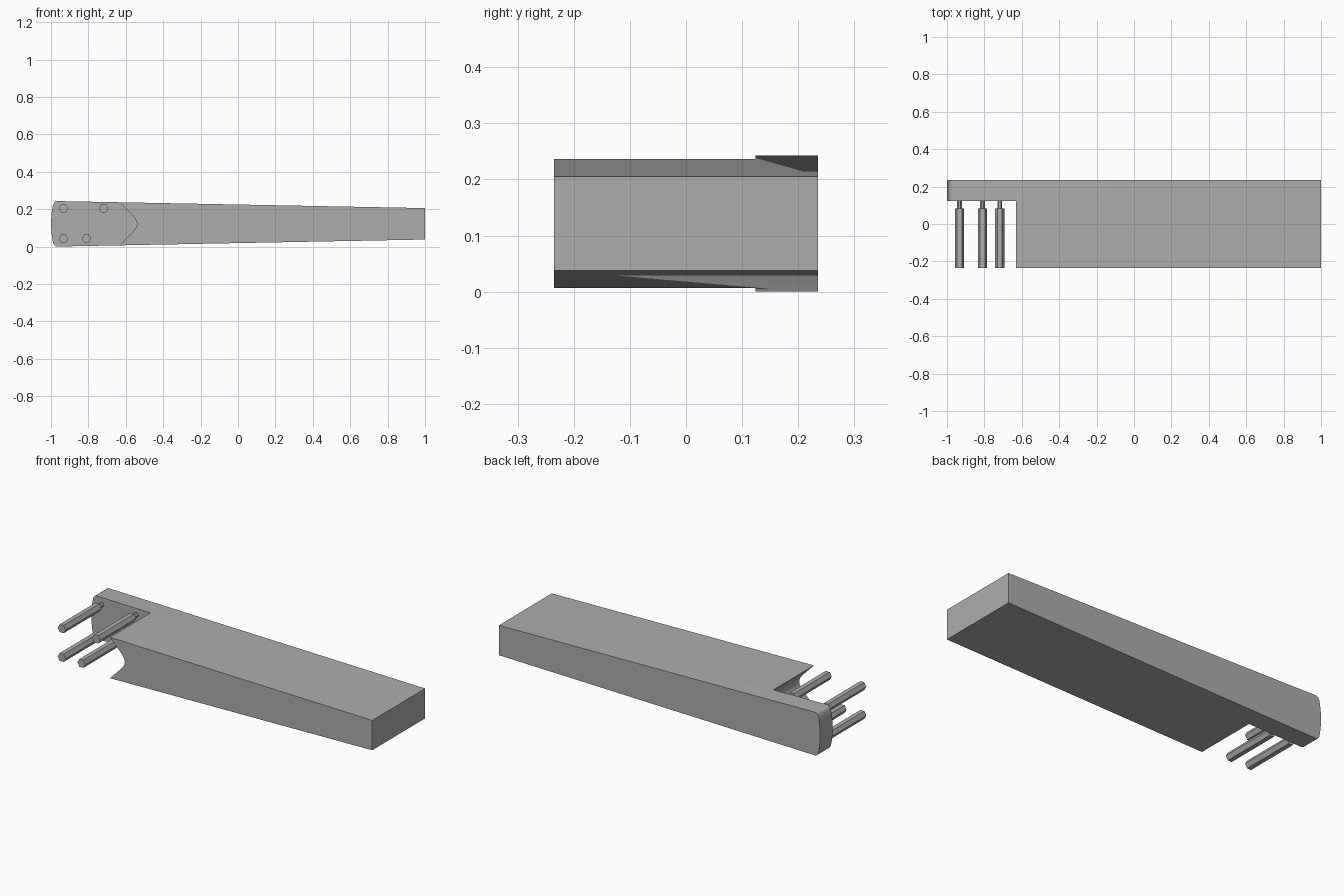
import bpy, bmesh, math

if "Cube" in bpy.data.objects:
    bpy.data.objects.remove(bpy.data.objects["Cube"])

grey = bpy.data.materials.new("grey")
grey.diffuse_color = (0.42, 0.42, 0.42, 1)
grey.use_nodes = True
grey.node_tree.nodes["Principled BSDF"].inputs["Base Color"].default_value = grey.diffuse_color


def prism(name, outline, y0, y1):
    """Extrude an (x, z) outline from y0 to y1."""
    bm = bmesh.new()
    face = bm.faces.new([bm.verts.new((x, y0, z)) for x, z in outline])
    ext = bmesh.ops.extrude_face_region(bm, geom=[face])
    bmesh.ops.translate(bm, vec=(0, y1 - y0, 0),
                        verts=[v for v in ext["geom"] if isinstance(v, bmesh.types.BMVert)])
    bmesh.ops.recalc_face_normals(bm, faces=bm.faces)
    me = bpy.data.meshes.new(name)
    bm.to_mesh(me)
    bm.free()
    me.materials.append(grey)
    ob = bpy.data.objects.new(name, me)
    bpy.context.collection.objects.link(ob)
    return ob


# Tapered bar with a softly rounded left end, symmetric about mid height
MID = 0.1215
end = [(-0.965, 0.1215), (-0.975, 0.120), (-0.983, 0.114), (-0.988, 0.104),
       (-0.994, 0.075), (-0.998, 0.040)]
upper = [(1.0, 0.084)] + end
outline = ([(x, MID + h) for x, h in upper] + [(-1.0, MID)]
           + [(x, MID - h) for x, h in reversed(upper)])
body = prism("tapered_body", outline, -0.235, 0.235)

# Notch with a rounded V floor, leaving a back plate
half = [(-0.6335, 0.1165), (-0.562, 0.043), (-0.549, 0.026), (-0.542, 0.013)]
k = (half[0][0] - half[1][0]) / (half[0][1] - half[1][1])
half[0] = (half[0][0] + k * 0.06, half[0][1] + 0.06)
notch = ([(-1.2, MID + 0.1765)] + [(x, MID + h) for x, h in half] + [(-0.54, MID)]
         + [(x, MID - h) for x, h in reversed(half)] + [(-1.2, MID - 0.1765)])
cutter = prism("notch_cutter", notch, -0.5, 0.124)
cutter.hide_render = True
cut = body.modifiers.new("notch", "BOOLEAN")
cut.operation, cut.solver, cut.object = "DIFFERENCE", "EXACT", cutter
bpy.context.view_layer.objects.active = body
body.select_set(True)
bpy.ops.object.modifier_apply(modifier=cut.name)
bpy.data.objects.remove(cutter)
bpy.ops.object.shade_smooth_by_angle(angle=math.radians(30))


def hexagon(cx, cz, r):
    return [(cx + r * math.cos(i * math.pi / 3), cz + r * math.sin(i * math.pi / 3))
            for i in range(6)]


# Hexagonal pegs on thinner necks
for i, (x, z) in enumerate([(-0.933, 0.204), (-0.718, 0.204),
                            (-0.933, 0.042), (-0.81, 0.042)], 1):
    prism(f"peg_{i}", hexagon(x, z, 0.025), -0.235, 0.084)
    prism(f"peg_neck_{i}", hexagon(x, z, 0.0125), 0.084, 0.126)
